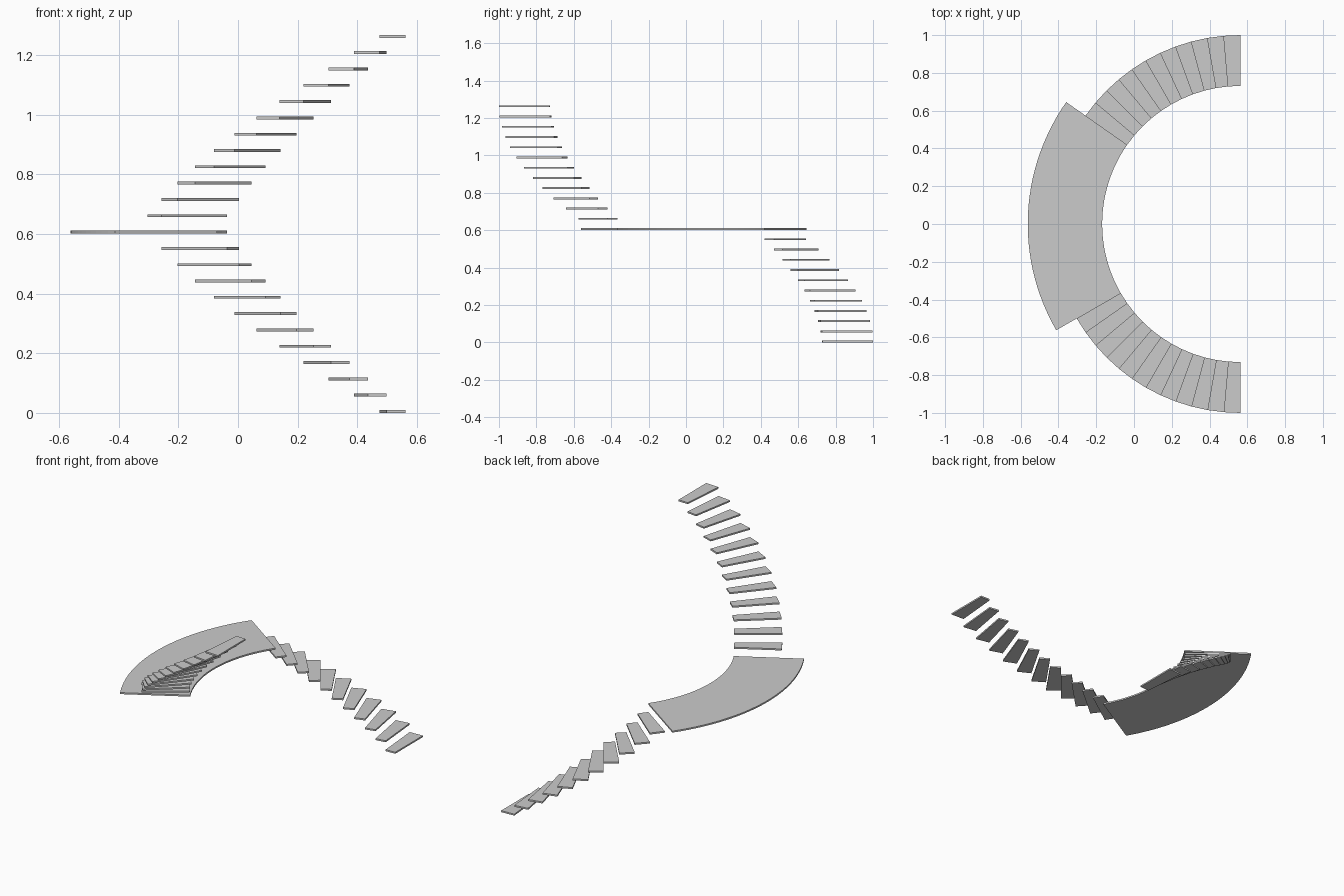
import bpy, bmesh
from math import radians, cos, sin

if "Cube" in bpy.data.objects:
    bpy.data.objects.remove(bpy.data.objects["Cube"])

CX = 0.5625            # centre of the curve in x
R_IN, R_TREAD, R_LANDING = 0.731, 1.0, 1.125
THICK, RISE = 0.0095, 0.0547
STEP = 5.0             # degrees turned per tread


def wedge(name, a0, a1, r_out, z, segs):
    """Flat ring sector between two angles, extruded up from z."""
    bm = bmesh.new()
    angles = [radians(a0 + (a1 - a0) * i / segs) for i in range(segs + 1)]
    outline = [(r_out, a) for a in angles] + [(R_IN, a) for a in reversed(angles)]
    verts = [bm.verts.new((CX + r * cos(a), r * sin(a), z)) for r, a in outline]
    face = bm.faces.new(verts)
    top = bmesh.ops.extrude_face_region(bm, geom=[face])["geom"]
    bmesh.ops.translate(bm, vec=(0, 0, THICK),
                        verts=[v for v in top if isinstance(v, bmesh.types.BMVert)])
    bmesh.ops.recalc_face_normals(bm, faces=bm.faces)
    mesh = bpy.data.meshes.new(name)
    bm.to_mesh(mesh)
    bm.free()
    obj = bpy.data.objects.new(name, mesh)
    bpy.context.collection.objects.link(obj)
    return obj


# Lower flight: 11 treads
for i in range(11):
    a = 90 + i * STEP
    wedge(f"lower_tread_{i + 1}", a, a + STEP, R_TREAD, i * RISE, 1)

# Wide curved landing
wedge("landing", 145, 210, R_LANDING, 11 * RISE, 26)

# Upper flight: 12 treads
for i in range(12):
    a = 210 + i * STEP
    wedge(f"upper_tread_{i + 1}", a, a + STEP, R_TREAD, (12 + i) * RISE, 1)
